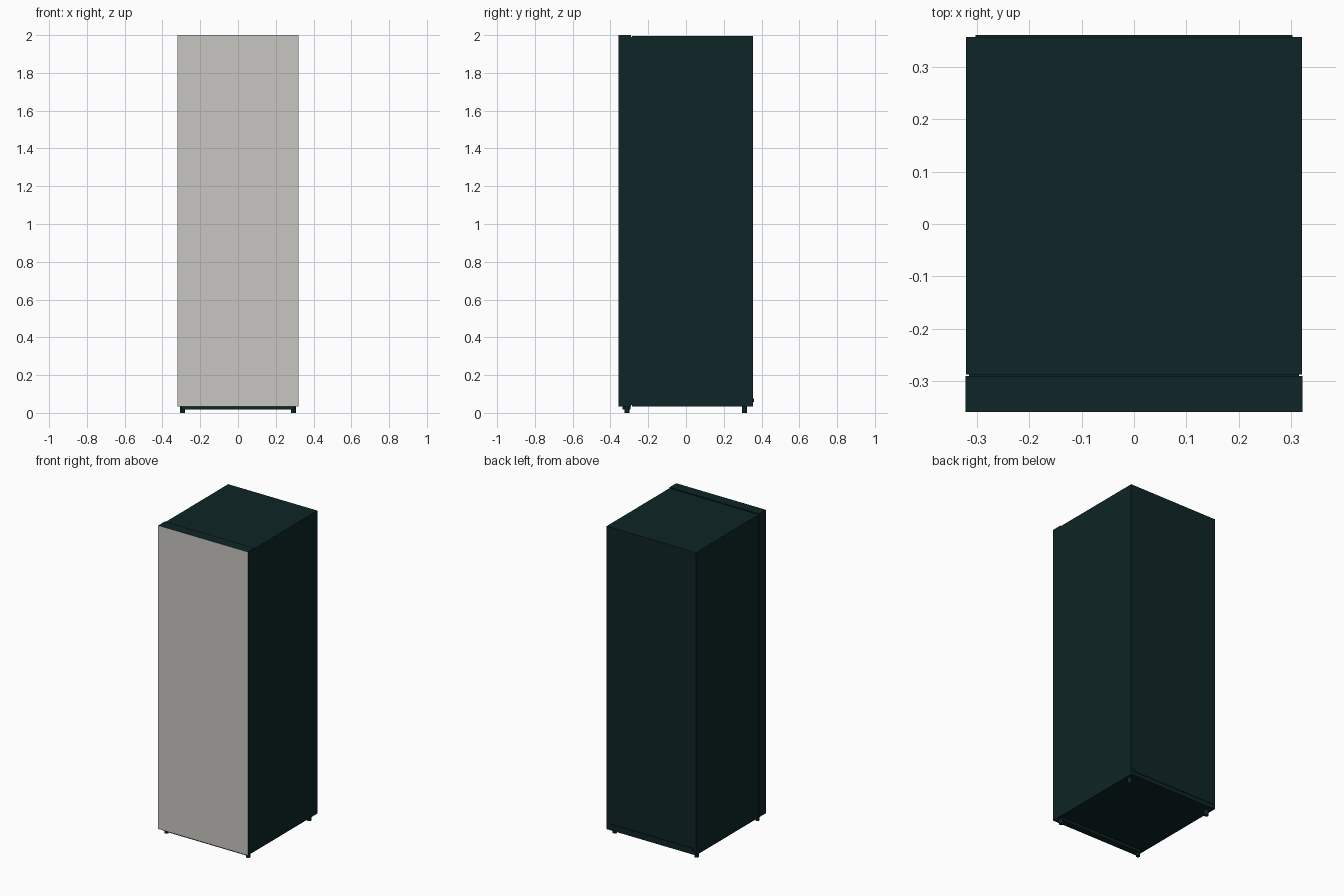
import bpy

cube = bpy.data.objects.get("Cube")
if cube:
    bpy.data.objects.remove(cube, do_unlink=True)


def material(name, rgb):
    m = bpy.data.materials.new(name)
    m.use_nodes = True
    colour = (*rgb, 1)
    m.diffuse_color = colour
    m.node_tree.nodes["Principled BSDF"].inputs["Base Color"].default_value = colour
    return m


DARK = material("dark green black", (0.0045, 0.018, 0.019))
LIGHT = material("warm light grey", (0.575, 0.565, 0.535))


def box(name, low, high, mat=DARK):
    centre = [(a + b) / 2 for a, b in zip(low, high)]
    bpy.ops.mesh.primitive_cube_add(size=1, location=centre)
    o = bpy.context.object
    o.name = name
    o.scale = [b - a for a, b in zip(low, high)]
    bpy.ops.object.transform_apply(location=False, rotation=False, scale=True)
    o.data.materials.append(mat)
    return o


# Cabinet, with a narrow gasket filling the gap behind the door
box("cabinet", (-0.32, -0.287, 0.033), (0.32, 0.356, 1.995))
box("door_gasket", (-0.314, -0.291, 0.041), (0.314, -0.286, 1.989))

# Door slab, its front face in the light finish
door = box("door", (-0.321, -0.358, 0.034), (0.321, -0.29, 2.0))
door.data.materials.append(LIGHT)
for face in door.data.polygons:
    if face.normal.y < -0.9:
        face.material_index = 1

# Rail under the door and spacer strip low on the back
box("front_rail", (-0.3, -0.335, 0.018), (0.3, -0.293, 0.034))
box("rear_spacer", (-0.302, 0.35, 0.058), (0.302, 0.36, 0.075))

# Four round feet
for side, x in (("right", -0.293), ("left", 0.293)):
    for end, y in (("front", -0.313), ("rear", 0.31)):
        bpy.ops.mesh.primitive_cylinder_add(
            vertices=24, radius=0.013, depth=0.036, location=(x, y, 0.018))
        foot = bpy.context.object
        foot.name = f"{end}_{side}_foot"
        foot.data.materials.append(DARK)
        bpy.ops.object.shade_smooth_by_angle()
